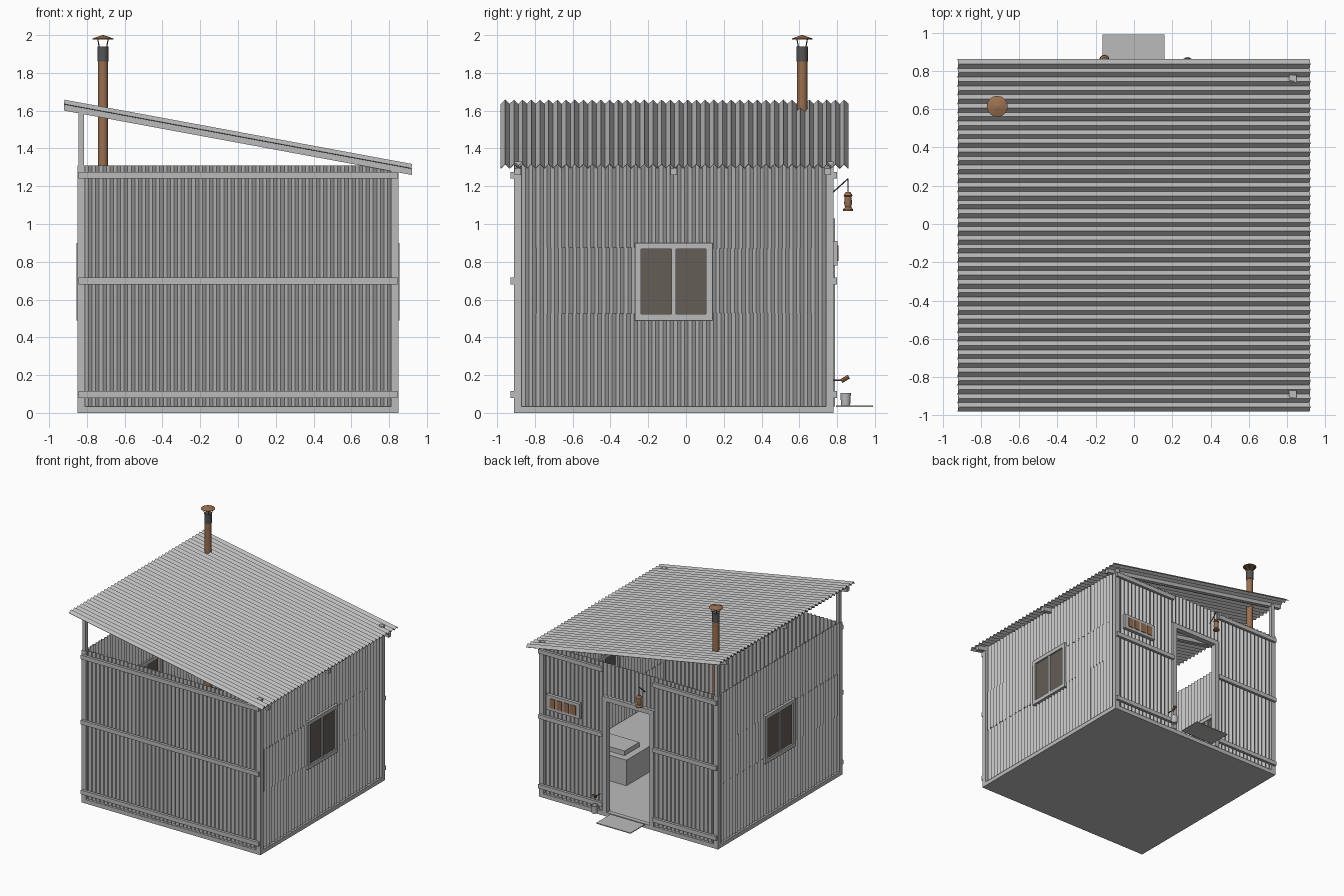
import bpy, math
from mathutils import Vector

cube = bpy.data.objects.get("Cube")
if cube:
    bpy.data.objects.remove(cube, do_unlink=True)


def material(name, r, g, b):
    m = bpy.data.materials.new(name)
    m.use_nodes = True
    m.diffuse_color = (r, g, b, 1)
    m.node_tree.nodes["Principled BSDF"].inputs["Base Color"].default_value = (r, g, b, 1)
    return m


GREY = material("galvanised grey", 0.5, 0.5, 0.5)
DARK = material("dark iron", 0.09, 0.09, 0.09)
GLASS = material("dusty glass", 0.13, 0.11, 0.095)
RUST = material("rusty brown", 0.32, 0.16, 0.08)


def make(name, verts, faces, mat):
    me = bpy.data.meshes.new(name)
    me.from_pydata(verts, [], faces)
    me.materials.append(mat)
    ob = bpy.data.objects.new(name, me)
    bpy.context.scene.collection.objects.link(ob)
    return ob


def prism(name, profile, y0, y1, mat=GREY):
    """Extrude an (x, z) outline, listed anticlockwise from the front, along y."""
    n = len(profile)
    verts = [(x, y, z) for y in (y0, y1) for x, z in profile]
    faces = [tuple(range(n)), tuple(range(2 * n - 1, n - 1, -1))]
    faces += [(i, i + n, (i + 1) % n + n, (i + 1) % n) for i in range(n)]
    return make(name, verts, faces, mat)


def box(name, x0, x1, y0, y1, z0, z1, mat=GREY):
    return prism(name, [(x0, z0), (x1, z0), (x1, z1), (x0, z1)], y0, y1, mat)


def lathe(name, profile, x, y, mat, sides=16):
    """Spin a (radius, z) profile, listed from bottom to top."""
    verts, faces = [], []
    for r, z in profile:
        for k in range(sides):
            a = math.tau * k / sides
            verts.append((x + r * math.cos(a), y + r * math.sin(a), z))
    for j in range(len(profile) - 1):
        for k in range(sides):
            a, b = j * sides + k, j * sides + (k + 1) % sides
            faces.append((a, b, b + sides, a + sides))
    last = len(verts) - sides
    faces += [tuple(range(sides - 1, -1, -1)), tuple(range(last, last + sides))]
    ob = make(name, verts, faces, mat)
    for p in ob.data.polygons:
        p.use_smooth = len(p.vertices) == 4
    ob.data.set_sharp_from_angle(angle=math.radians(35))
    return ob


def rod(name, a, b, r, mat, sides=8):
    a, b = Vector(a), Vector(b)
    ob = lathe(name, [(r, 0), (r, (b - a).length)], 0, 0, mat, sides)
    ob.rotation_euler = (b - a).to_track_quat('Z', 'Y').to_euler()
    ob.location = a
    return ob


def sheet(name, start, along, rise, out, pitch, depth):
    """Corrugated sheet: ridges run along `rise`, waves repeat along `along`."""
    start, along, rise, out = map(Vector, (start, along, rise, out))
    n = max(2, 2 * round(along.length / pitch))
    verts, faces = [], []
    for i in range(n + 1):
        p = start + along * (i / n) + out * (depth / 2 if i % 2 else -depth / 2)
        verts += [p, p + rise]
    for i in range(n):
        a = 2 * i
        faces.append((a, a + 2, a + 3, a + 1))
    ob = make(name, verts, faces, GREY)
    mod = ob.modifiers.new("thickness", 'SOLIDIFY')
    mod.thickness, mod.offset = 0.004, 0
    return ob


W = 0.85              # half width of the hut
Y0, Y1 = -0.91, 0.78  # front and back of the hut
TOP, POST, SILL = 1.31, 0.04, 0.035
PITCH, WAVE = 0.038, 0.016


def roof_z(x):
    return 1.475 - 0.185 * x


# Floor and sills
box("floor", -W + 0.01, W - 0.01, Y0 + 0.01, Y1 - 0.01, 0, 0.03)
for y, nm in ((Y0, "front"), (Y1 - POST, "back")):
    box(nm + "_sill", -W + POST, W - POST, y, y + POST, 0, SILL)

# Corner posts, taller on the high side of the roof
for s, side in ((-1, "right"), (1, "left")):
    xs = sorted((s * W, s * (W - POST)))
    for y, nm in ((Y0, "front"), (Y1 - POST, "back")):
        box(f"{nm}_{side}_post", *xs, y, y + POST, 0, TOP + 0.022 if s > 0 else TOP)
        if s < 0:
            box(f"{nm}_roof_prop", -W + 0.006, -W + 0.036, y + 0.004, y + 0.036,
                TOP, roof_z(-W) - 0.03)
    box(side + "_sill", *xs, Y0 + POST, Y1 - POST, 0, SILL)

# Front wall and its rails
IN = W - POST
sheet("front_wall", (-IN, Y0 + 0.02, SILL), (2 * IN, 0, 0), (0, 0, TOP - SILL),
      (0, -1, 0), PITCH, WAVE)
RAILS = (0.08, 0.68, 1.24)
for z in RAILS:
    box("front_rail", -W + 0.005, W - 0.005, Y0 - 0.02, Y0 + 0.003, z, z + 0.036)

# Side walls in four sheets around a window opening
WY0, WY1, WZ0, WZ1 = -0.27, 0.14, 0.49, 0.90
for s, side in ((-1, "right"), (1, "left")):
    def side_sheet(nm, ya, yb, za, zb, push=0.0):
        sheet(f"{side}_wall_{nm}", (s * (W - 0.02 + push), ya, za), (0, yb - ya, 0),
              (0, 0, zb - za), (s, 0, 0), PITCH, WAVE)

    side_sheet("bottom", Y0 + POST, Y1 - POST, SILL, 0.53)
    side_sheet("middle_front", Y0 + POST, WY0 + 0.02, 0.525, 0.875, 0.006)
    side_sheet("middle_back", WY1 - 0.02, Y1 - POST, 0.53, 0.87)
    side_sheet("top", Y0 + POST, Y1 - POST, 0.87, TOP)

    # Window frame, mullion and panes
    xs = sorted((s * (W - 0.035), s * (W + 0.005)))
    B = 0.033
    for y in (WY0, WY1 - B):
        box(side + "_window_jamb", *xs, y, y + B, WZ0, WZ1)
    for z in (WZ0, WZ1 - B):
        box(side + "_window_rail", *xs, WY0 + B, WY1 - B, z, z + B)
    mid = (WY0 + WY1) / 2
    box(side + "_window_mullion", *sorted((s * (W - 0.03), s * W)),
        mid - 0.011, mid + 0.011, WZ0 + B, WZ1 - B)
    box(side + "_window_pane", *sorted((s * (W - 0.016), s * (W - 0.008))),
        WY0 + B, WY1 - B, WZ0 + B, WZ1 - B, GLASS)

# Back wall around the doorway
DOOR, DOOR_TOP = 0.245, 1.03
for s, side in ((-1, "right"), (1, "left")):
    x0, x1 = sorted((s * (DOOR - 0.02), s * IN))
    for nm, za, zb in (("lower", SILL, DOOR_TOP), ("upper", DOOR_TOP, TOP)):
        sheet(f"back_wall_{side}_{nm}", (x0, Y1 - 0.02, za), (x1 - x0, 0, 0),
              (0, 0, zb - za), (0, 1, 0), PITCH, WAVE)
    for z in RAILS:
        xa, xb = sorted((s * (DOOR - 0.005), s * (W - 0.005)))
        box(f"back_rail_{side}", xa, xb, Y1 - 0.003, Y1 + 0.02, z, z + 0.036)
    xa, xb = sorted((s * DOOR, s * (DOOR - 0.04)))
    box(f"door_jamb_{side}", xa, xb, Y1 - 0.04, Y1 + 0.008, SILL, DOOR_TOP)
sheet("back_wall_above_door", (-DOOR + 0.02, Y1 - 0.02, DOOR_TOP - 0.02),
      (2 * DOOR - 0.04, 0, 0), (0, 0, TOP - DOOR_TOP + 0.02), (0, 1, 0), PITCH, WAVE)
box("door_head", -DOOR + 0.04, DOOR - 0.04, Y1 - 0.04, Y1 + 0.008, DOOR_TOP - 0.04, DOOR_TOP)
box("doorstep", -0.165, 0.16, Y1 + 0.015, 0.99, 0.032, 0.039)

# Roof sheet and three rafters
R = 0.92
sheet("roof", (-R, -0.98, roof_z(-R)), (0, 1.84, 0), (2 * R, 0, roof_z(R) - roof_z(-R)),
      (0.18, 0, 0.98), 0.046, 0.022)
for y in (-0.89, -0.065, 0.75):
    top, low = -0.01, -0.045
    prism("rafter", [(-R, roof_z(-R) + low), (R, roof_z(R) + low),
                     (R, roof_z(R) + top), (-R, roof_z(-R) + top)], y - 0.017, y + 0.017)

# Stove and chimney
CX, CY = -0.715, 0.615
box("stove", CX - 0.08, CX + 0.12, CY - 0.12, CY + 0.1, 0.03, 0.4, DARK)
lathe("chimney_pipe", [(0.027, 0.4), (0.027, 1.87)], CX, CY, RUST)
lathe("chimney_collar", [(0.03, 1.86), (0.03, 1.94)], CX, CY, DARK)
lathe("chimney_cap", [(0.055, 1.978), (0.055, 1.982), (0.004, 2.0)], CX, CY, RUST)
for k in range(4):
    a = math.tau * (k + 0.5) / 4
    c, d = math.cos(a), math.sin(a)
    rod("cap_strut", (CX + 0.026 * c, CY + 0.026 * d, 1.93),
        (CX + 0.04 * c, CY + 0.04 * d, 1.982), 0.003, DARK, 6)

# Hanging lantern on its bracket
LX, LY = -0.155, 0.858
rod("lantern_bracket", (LX, Y1, 1.17), (LX, LY, 1.24), 0.004, DARK, 6)
rod("lantern_hook", (LX, LY, 1.165), (LX, LY, 1.24), 0.002, DARK, 6)
lathe("lantern", [(0.027, 1.07), (0.027, 1.078), (0.016, 1.09), (0.021, 1.11),
                  (0.018, 1.145), (0.024, 1.15), (0.012, 1.17)], LX, LY, RUST, 12)

# Wall rack with four rusty plates
box("rack_board", 0.45, 0.77, Y1 - 0.005, 0.803, 0.78, 0.91)
for i in range(4):
    x = 0.485 + 0.066 * i
    box("rack_plate", x, x + 0.05, 0.803, 0.808, 0.805, 0.885, RUST)

# Tap above a small bucket
TX = 0.28
rod("tap_body", (TX, 0.822, 0.168), (TX, 0.862, 0.192), 0.011, RUST)
rod("tap_handle", (TX - 0.016, 0.85, 0.192), (TX + 0.016, 0.85, 0.192), 0.006, RUST)
rod("tap_pipe", (TX, Y1 - 0.02, 0.172), (TX, 0.83, 0.172), 0.004, DARK)
lathe("bucket", [(0.024, 0.04), (0.028, 0.105), (0.024, 0.105), (0.021, 0.05)], TX, 0.845, GREY)

# Bed with a pillow
box("bed_base", 0.37, 0.81, -0.87, 0.28, 0.03, 0.2)
box("mattress", 0.37, 0.81, -0.87, 0.28, 0.2, 0.25)
box("pillow", 0.43, 0.74, 0.02, 0.22, 0.25, 0.29)
